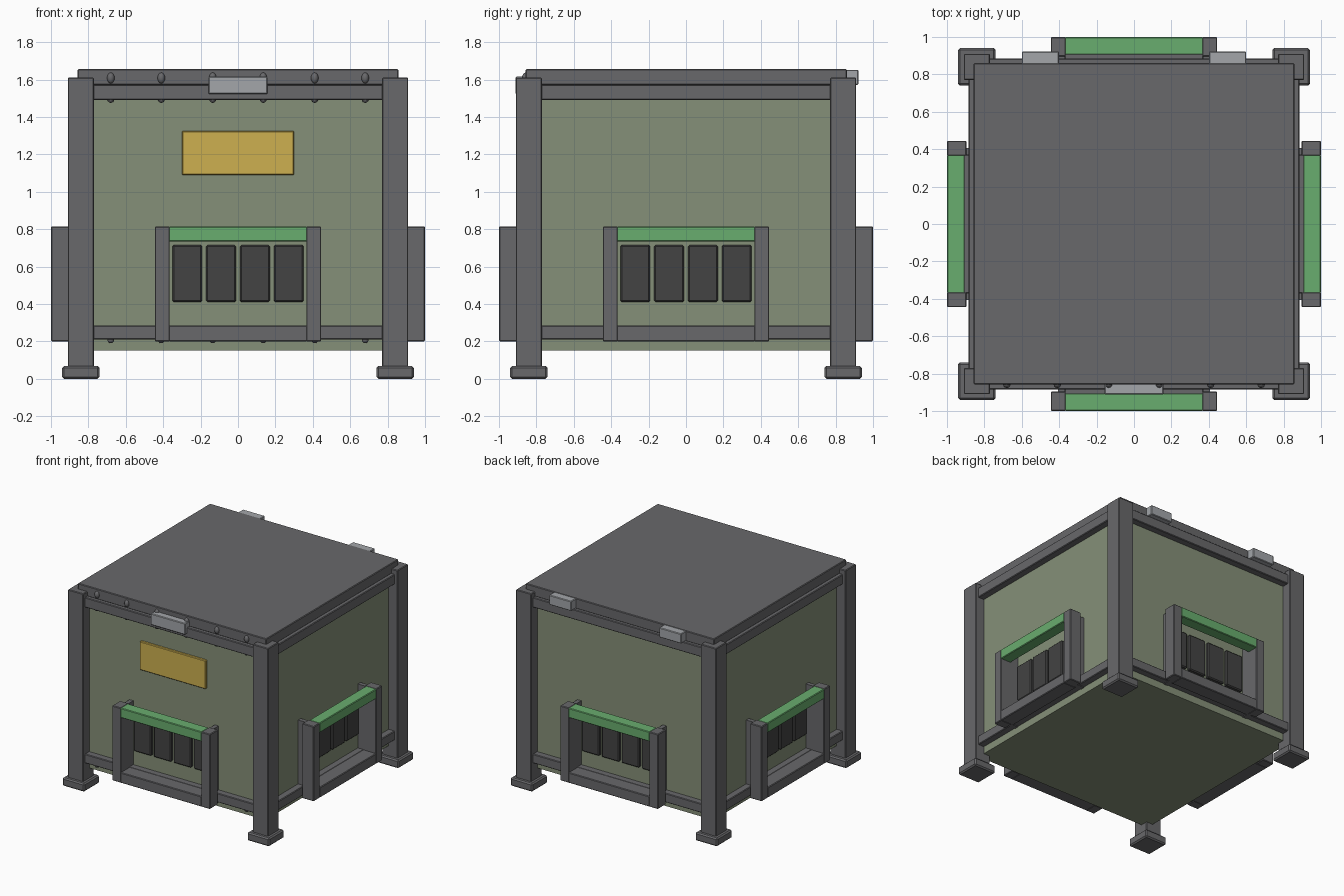
import bpy
import math
from mathutils import Matrix, Vector

if "Cube" in bpy.data.objects:
    bpy.data.objects.remove(bpy.data.objects["Cube"], do_unlink=True)


def material(name, r, g, b):
    m = bpy.data.materials.new(name)
    m.use_nodes = True
    m.diffuse_color = (r, g, b, 1)
    m.node_tree.nodes["Principled BSDF"].inputs["Base Color"].default_value = (r, g, b, 1)
    return m


GREY = material("frame grey", 0.138, 0.138, 0.145)
OLIVE = material("panel olive", 0.235, 0.279, 0.188)
GREEN = material("grip green", 0.141, 0.418, 0.156)
YELLOW = material("label yellow", 0.61, 0.434, 0.08)
DARK = material("vent charcoal", 0.056, 0.056, 0.056)
SILVER = material("latch silver", 0.366, 0.381, 0.402)


def box(name, mat, x, y, z, turn=0, bevel=0.005):
    """Box from (min, max) ranges, turned about the z axis in quarter turns."""
    bpy.ops.mesh.primitive_cube_add(size=1)
    ob = bpy.context.object
    ob.name = name
    size = Vector([r[1] - r[0] for r in (x, y, z)])
    centre = Vector([(r[0] + r[1]) / 2 for r in (x, y, z)])
    ob.data.transform(Matrix.Translation(centre) @ Matrix.Diagonal(size).to_4x4())
    ob.rotation_euler.z = turn * math.pi / 2
    ob.data.materials.append(mat)
    if bevel:
        mod = ob.modifiers.new("edge_bevel", "BEVEL")
        mod.width = bevel
        mod.segments = 1
    return ob


def bolt(name, x, y, z, radius, stretch=1):
    bpy.ops.mesh.primitive_uv_sphere_add(segments=12, ring_count=8, radius=radius, location=(x, y, z))
    ob = bpy.context.object
    ob.name = name
    ob.scale.z = stretch
    ob.data.materials.append(GREY)
    bpy.ops.object.shade_smooth_by_angle()


# Body and lid
box("body", OLIVE, (-0.83, 0.83), (-0.83, 0.83), (0.15, 1.57), bevel=0)
box("lid", GREY, (-0.857, 0.857), (-0.857, 0.86), (1.57, 1.655))

# Each side: corner post, foot, beams, handle and vents
for side in range(4):
    box("corner_post", GREY, (0.77, 0.91), (-0.91, -0.77), (0.05, 1.61), side)
    box("foot", GREY, (0.74, 0.94), (-0.94, -0.74), (0, 0.068), side, 0.01)
    box("top_beam", GREY, (-0.78, 0.78), (-0.885, -0.82), (1.49, 1.572), side)
    box("bottom_beam", GREY, (-0.78, 0.78), (-0.885, -0.82), (0.21, 0.285), side)

    for s in (-1, 1):
        upright = sorted((s * 0.365, s * 0.445))
        box("handle_upright", GREY, upright, (-1, -0.895), (0.2, 0.815), side)
        standoff = sorted((s * 0.37, s * 0.405))
        box("handle_standoff", GREY, standoff, (-0.9, -0.82), (0.205, 0.81), side, 0)
    box("handle_base", GREY, (-0.37, 0.37), (-1, -0.88), (0.2, 0.285), side)
    box("handle_grip", GREEN, (-0.37, 0.37), (-1, -0.905), (0.735, 0.815), side)

    for i in range(4):
        cx = (i - 1.5) * 0.181
        box("vent", DARK, (cx - 0.08, cx + 0.08), (-0.855, -0.82), (0.41, 0.715), side, 0.008)

# Front label, latch and bolts
box("label_plate", YELLOW, (-0.3, 0.3), (-0.85, -0.82), (1.09, 1.325))
box("front_latch", SILVER, (-0.157, 0.157), (-0.912, -0.85), (1.522, 1.615))
for x in (-0.68, -0.41, -0.135, 0.135, 0.41, 0.68):
    bolt("lid_bolt", x, -0.857, 1.608, 0.02, 1.45)
    bolt("top_beam_bolt", x, -0.86, 1.493, 0.018)
    bolt("bottom_beam_bolt", x, -0.86, 0.208, 0.018)

# Rear hinges
for x in (-0.5, 0.5):
    box("rear_hinge", SILVER, (x - 0.1, x + 0.1), (0.85, 0.922), (1.572, 1.652))
